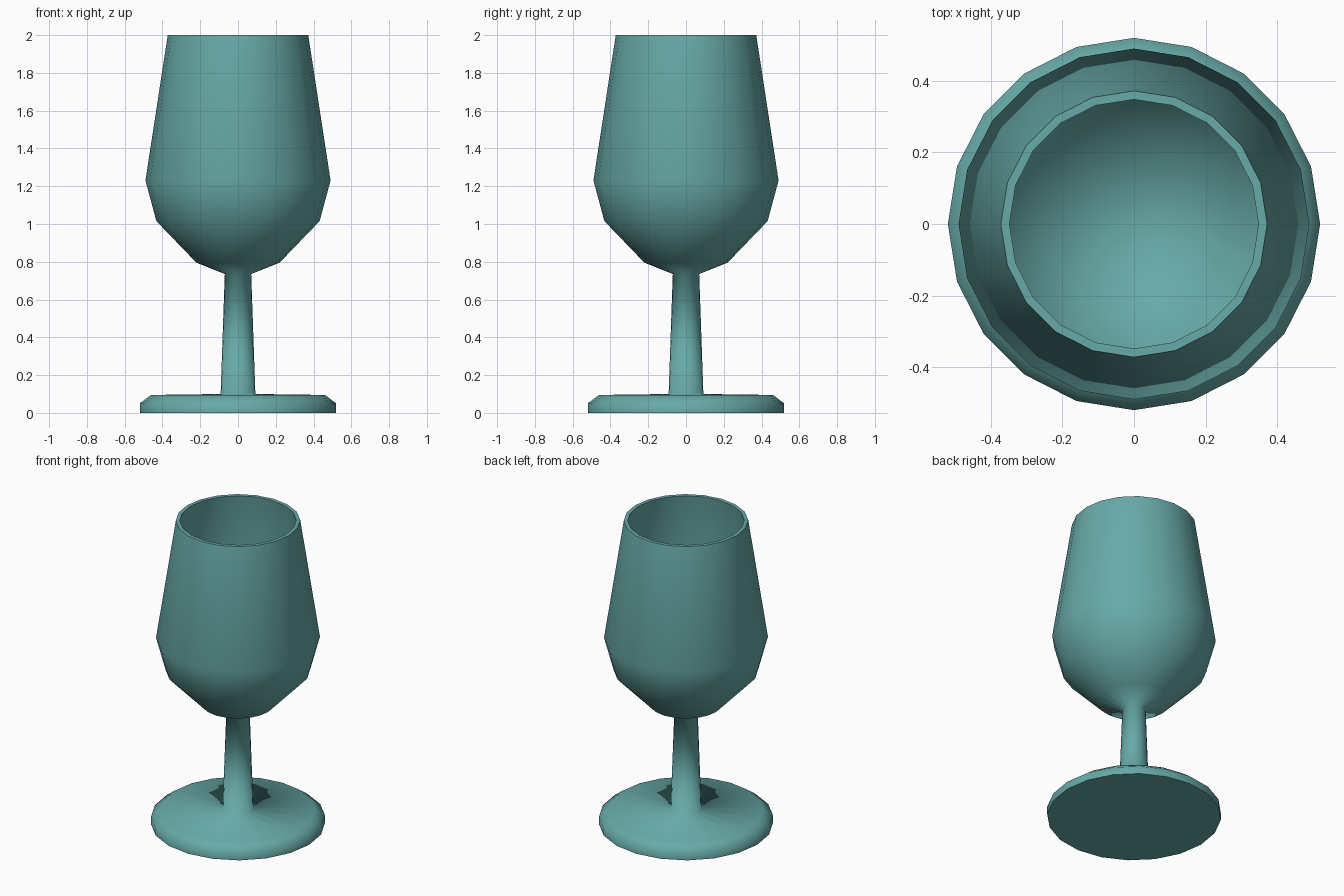
import bpy, bmesh, math

if "Cube" in bpy.data.objects:
    bpy.data.objects.remove(bpy.data.objects["Cube"])

SIDES = 20

# half profile (radius, height): foot, stem, bowl outside, rim, bowl inside
PROFILE = [
    (0, 0), (0.52, 0), (0.52, 0.05), (0.46, 0.095), (0.092, 0.10),
    (0.07, 0.735), (0.22, 0.795), (0.432, 1.015), (0.49, 1.23),
    (0.372, 2.0), (0.348, 2.0),
    (0.462, 1.23), (0.405, 1.03), (0.205, 0.825), (0, 0.765),
]

teal = bpy.data.materials.new("teal")
teal.diffuse_color = (0.135, 0.40, 0.39, 1)
teal.use_nodes = True
teal.node_tree.nodes["Principled BSDF"].inputs["Base Color"].default_value = teal.diffuse_color


def lathe(name, profile, material):
    """Revolve a half profile around z."""
    bm = bmesh.new()
    rings = []
    for r, z in profile:
        if r == 0:
            rings.append([bm.verts.new((0, 0, z))] * SIDES)
        else:
            rings.append([bm.verts.new((r * math.cos(math.tau * i / SIDES),
                                        r * math.sin(math.tau * i / SIDES), z))
                          for i in range(SIDES)])
    for low, high in zip(rings, rings[1:]):
        for i in range(SIDES):
            j = (i + 1) % SIDES
            corners = dict.fromkeys((low[i], low[j], high[j], high[i]))
            bm.faces.new(list(corners)).smooth = True
    bmesh.ops.recalc_face_normals(bm, faces=bm.faces)
    # crisp edges at the rim and under the foot
    for e in bm.edges:
        heights = [v.co.z for v in e.verts]
        if max(heights) < 0.001 or min(heights) > 1.999:
            e.smooth = False
    mesh = bpy.data.meshes.new(name)
    bm.to_mesh(mesh)
    bm.free()
    mesh.materials.append(material)
    obj = bpy.data.objects.new(name, mesh)
    bpy.context.collection.objects.link(obj)
    return obj


# goblet: one continuous turned body
lathe("goblet", PROFILE, teal)
